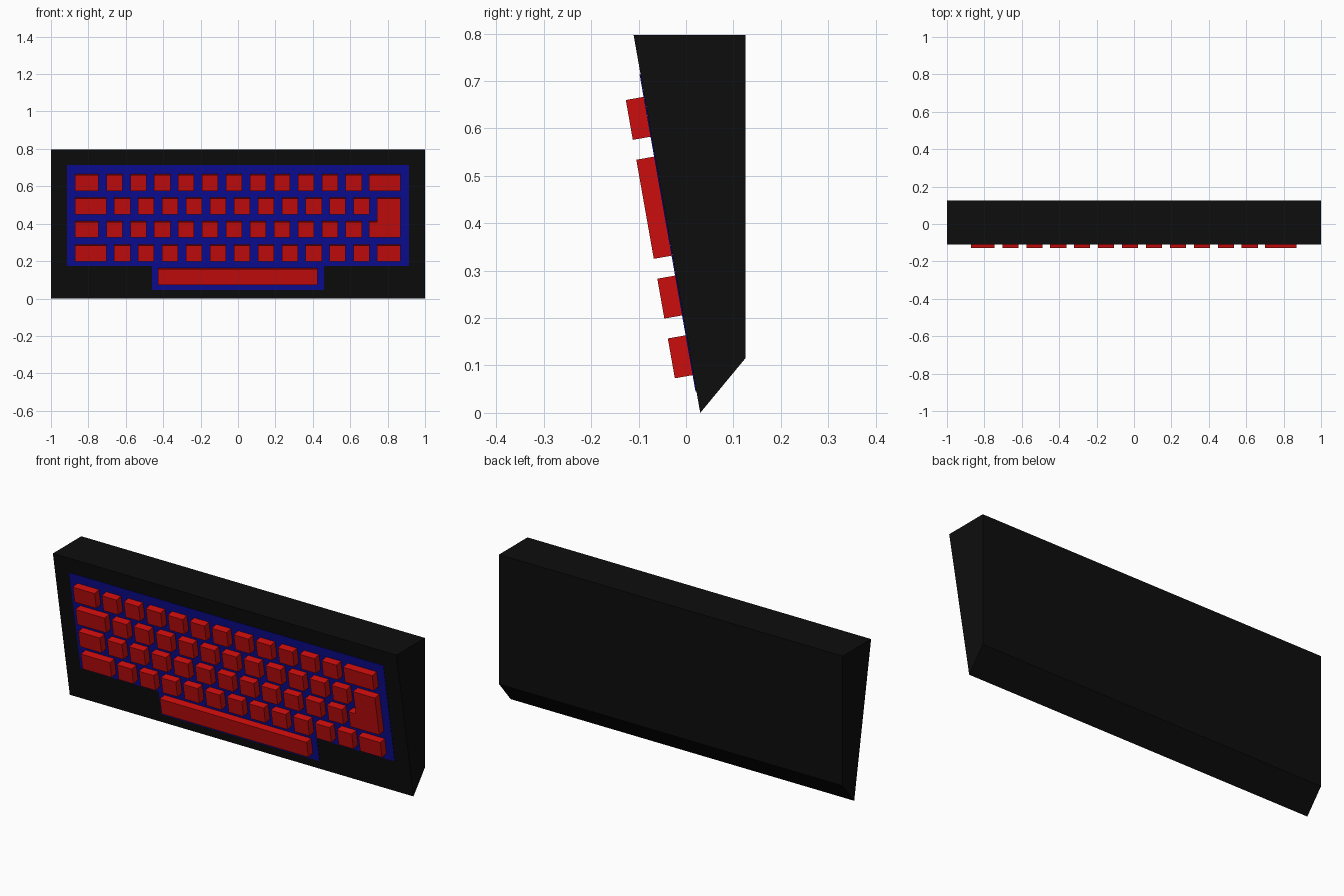
import bpy, bmesh, math
from mathutils import Vector

if "Cube" in bpy.data.objects:
    bpy.data.objects.remove(bpy.data.objects["Cube"])

TILT = math.radians(10)
NORMAL = Vector((0, -math.cos(TILT), -math.sin(TILT)))   # out of the sloping front


def material(name, rgb):
    m = bpy.data.materials.new(name)
    m.diffuse_color = (*rgb, 1)
    m.use_nodes = True
    m.node_tree.nodes["Principled BSDF"].inputs["Base Color"].default_value = m.diffuse_color
    return m


BLACK = material("black_case", (0.004, 0.004, 0.004))
BLUE = material("blue_panel", (0.004, 0.004, 0.32))
RED = material("red_keys", (0.604, 0.004, 0.004))


def prism(name, points, offset, mat):
    """Extrude a flat outline along an offset into a closed solid."""
    bm = bmesh.new()
    face = bm.faces.new([bm.verts.new(p) for p in points])
    res = bmesh.ops.extrude_face_region(bm, geom=[face], use_keep_orig=True)
    verts = [g for g in res["geom"] if isinstance(g, bmesh.types.BMVert)]
    bmesh.ops.translate(bm, verts=verts, vec=offset)
    bmesh.ops.recalc_face_normals(bm, faces=bm.faces)
    me = bpy.data.meshes.new(name)
    bm.to_mesh(me)
    bm.free()
    me.materials.append(mat)
    ob = bpy.data.objects.new(name, me)
    bpy.context.collection.objects.link(ob)
    return ob


def on_front(x, z):
    return Vector((x, 0.03 - z * math.tan(TILT), z))


def raised(name, outline, height, mat):
    return prism(name, [on_front(x, z) for x, z in outline], NORMAL * height, mat)


def key(name, x0, x1, z0):
    z1 = z0 + KEY_Z
    raised(name, [(x0, z0), (x1, z0), (x1, z1), (x0, z1)], KEY_H, RED)


# wedge-shaped case
prism("case", [Vector((-1, y, z)) for y, z in
               [(0.03, 0), (0.126, 0.116), (0.126, 0.797), (-0.1105, 0.797)]],
      Vector((2, 0, 0)), BLACK)

# thin panel behind the keys, stepped around the space bar
half = [(0.46, 0.045), (0.46, 0.174), (0.914, 0.174), (0.914, 0.714)]
raised("key_panel", half + [(-x, z) for x, z in reversed(half)], 0.002, BLUE)

# key rows: (bottom z, end of first wide key, start of small keys)
KEY_Z, KEY_H, PITCH, KEY_W = 0.084, 0.04, 0.128, 0.086
LEFT, RIGHT = -0.872, 0.87
rows = [(0.583, -0.746, -0.704), (0.457, -0.703, -0.662),
        (0.332, -0.746, -0.704), (0.206, -0.703, -0.662)]
for r, (z, wide_end, start) in enumerate(rows, 1):
    key(f"row_{r}_wide_key", LEFT, wide_end, z)
    for i in range(11):
        x = start + i * PITCH
        key(f"row_{r}_key_{i + 1}", x, x + KEY_W, z)

# right-hand wide keys and space bar
key("top_right_key", 0.701, RIGHT, rows[0][0])
key("bottom_right_key", 0.743, RIGHT, rows[3][0])
key("space_bar", -0.428, 0.426, 0.08)

# L-shaped return key spanning two rows
raised("return_key", [(0.701, 0.332), (RIGHT, 0.332), (RIGHT, 0.541),
                      (0.743, 0.541), (0.743, 0.416), (0.701, 0.416)], KEY_H, RED)
